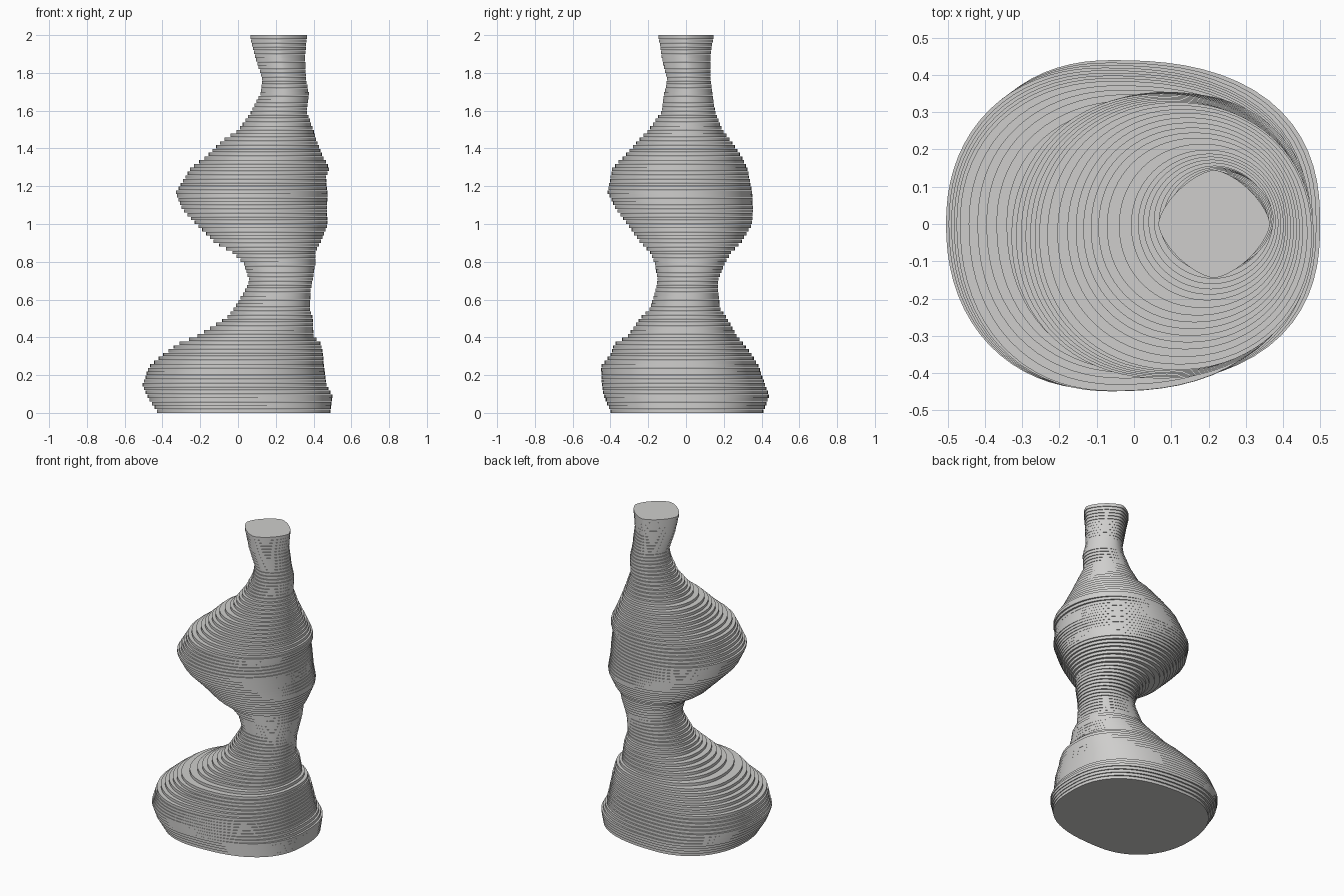
import bpy, bmesh, math

if "Cube" in bpy.data.objects:
    bpy.data.objects.remove(bpy.data.objects["Cube"])

# Silhouette: height, left x, right x, front y, back y
PROFILE = [
    (0.00, -.43, .49, -.40, .41), (0.08, -.48, .50, -.435, .44),
    (0.14, -.505, .47, -.445, .42), (0.24, -.47, .455, -.45, .385),
    (0.30, -.40, .45, -.40, .35), (0.36, -.32, .44, -.38, .305),
    (0.40, -.22, .40, -.31, .27), (0.50, -.06, .395, -.24, .215),
    (0.55, -.02, .38, -.19, .18), (0.65, .04, .385, -.16, .17),
    (0.70, .06, .395, -.15, .17), (0.79, .03, .41, -.165, .205),
    (0.85, -.03, .41, -.19, .24), (0.90, -.12, .435, -.24, .29),
    (1.00, -.22, .475, -.31, .35), (1.08, -.295, .47, -.37, .355),
    (1.17, -.33, .475, -.415, .35), (1.25, -.28, .465, -.40, .335),
    (1.30, -.25, .485, -.39, .325), (1.36, -.17, .45, -.33, .295),
    (1.45, -.08, .415, -.25, .235), (1.50, 0, .40, -.20, .195),
    (1.60, .07, .365, -.13, .155), (1.70, .12, .375, -.115, .14),
    (1.77, .13, .36, -.10, .13), (1.90, .09, .355, -.13, .13),
    (2.00, .065, .365, -.145, .145),
]
LAYERS = 100
PITCH = 2.0 / LAYERS
THICK = 0.018
SEGMENTS = 72


def lerp(a, b, t):
    return a + (b - a) * max(0.0, min(1.0, t))


def limits(z):
    for a, b in zip(PROFILE, PROFILE[1:]):
        if z <= b[0]:
            t = (z - a[0]) / (b[0] - a[0])
            return [lerp(p, q, t) for p, q in zip(a[1:], b[1:])]
    return PROFILE[-1][1:]


def outline(z):
    """Rounded, lopsided plate outline: squarish at the base, diamond at the top."""
    left, right, front, back = limits(z)
    cx = lerp(left, right, lerp(.42, .5, z / 0.8))
    cy = (front + back) / 2 if z > .5 else 0.0
    pts = []
    for i in range(SEGMENTS):
        a = 2 * math.pi * i / SEGMENTS
        c, s = math.cos(a), math.sin(a)
        base = 2.5 if c > 0 else 2.2
        n = lerp(base, 2.1, z / 0.8) if z < 1.45 else lerp(2.1, 1.5, (z - 1.45) / .5)
        r = (abs(c) ** n + abs(s) ** n) ** (-1 / n)
        rx = right - cx if c > 0 else cx - left
        ry = back - cy if s > 0 else cy - front
        pts.append((cx + rx * r * c, cy + ry * r * s))
    return pts


# Stack of thin plates
bm = bmesh.new()
for k in range(LAYERS):
    pts = outline(2.0 * k / (LAYERS - 1))
    z0 = k * PITCH
    z1 = 2.0 if k == LAYERS - 1 else z0 + THICK
    low = [bm.verts.new((x, y, z0)) for x, y in pts]
    high = [bm.verts.new((x, y, z1)) for x, y in pts]
    bm.faces.new(low[::-1])
    bm.faces.new(high)
    for i in range(SEGMENTS):
        j = (i + 1) % SEGMENTS
        bm.faces.new((low[i], low[j], high[j], high[i]))
mesh = bpy.data.meshes.new("stacked_plates")
bm.to_mesh(mesh)
bm.free()

grey = bpy.data.materials.new("light grey")
grey.diffuse_color = (0.62, 0.615, 0.605, 1)
grey.use_nodes = True
grey.node_tree.nodes["Principled BSDF"].inputs["Base Color"].default_value = grey.diffuse_color
mesh.materials.append(grey)
obj = bpy.data.objects.new("stacked_plates", mesh)
bpy.context.collection.objects.link(obj)
bpy.context.view_layer.objects.active = obj
obj.select_set(True)
bpy.ops.object.shade_smooth_by_angle(angle=math.radians(30))
